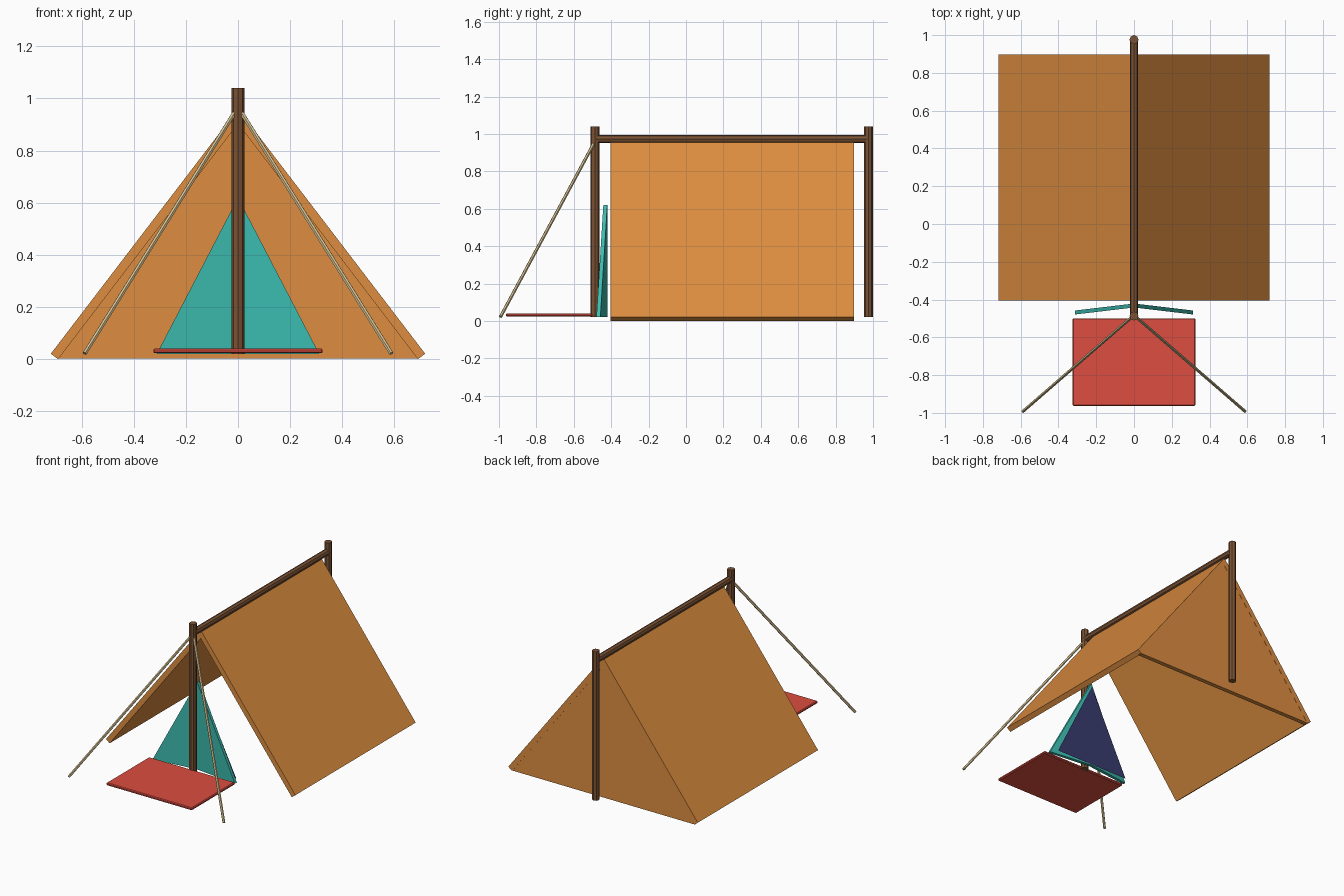
import bpy, bmesh
from mathutils import Vector

if "Cube" in bpy.data.objects:
    bpy.data.objects.remove(bpy.data.objects["Cube"])


def material(name, rgb):
    m = bpy.data.materials.new(name)
    m.diffuse_color = (*rgb, 1)
    m.use_nodes = True
    m.node_tree.nodes["Principled BSDF"].inputs["Base Color"].default_value = m.diffuse_color
    return m


CANVAS = material("orange canvas", (0.73, 0.27, 0.052))
WOOD = material("brown wood", (0.20, 0.085, 0.034))
ROPE = material("tan rope", (0.65, 0.52, 0.28))
TEAL = material("teal cloth", (0.045, 0.50, 0.43))
NAVY = material("navy lining", (0.04, 0.045, 0.155))
RED = material("red mat", (0.72, 0.075, 0.052))


def finish(bm, name, mat):
    bmesh.ops.recalc_face_normals(bm, faces=bm.faces)
    me = bpy.data.meshes.new(name)
    bm.to_mesh(me)
    bm.free()
    me.materials.append(mat)
    ob = bpy.data.objects.new(name, me)
    bpy.context.collection.objects.link(ob)
    return ob


def sheet(name, points, depth, mat):
    """Flat polygon, thickened along y by depth."""
    bm = bmesh.new()
    face = bm.faces.new([bm.verts.new(p) for p in points])
    if depth:
        ext = bmesh.ops.extrude_face_region(bm, geom=[face], use_keep_orig=True)
        bmesh.ops.translate(bm, vec=(0, depth, 0),
                            verts=[v for v in ext["geom"] if isinstance(v, bmesh.types.BMVert)])
    return finish(bm, name, mat)


def rod(name, a, b, r, sides, mat):
    """Straight cylinder between two points."""
    a, b = Vector(a), Vector(b)
    bm = bmesh.new()
    bmesh.ops.create_cone(bm, cap_ends=True, segments=sides, radius1=r, radius2=r,
                          depth=(b - a).length)
    rot = (b - a).to_track_quat('Z', 'Y').to_matrix().to_4x4()
    bmesh.ops.transform(bm, matrix=rot, verts=bm.verts)
    bmesh.ops.translate(bm, vec=(a + b) / 2, verts=bm.verts)
    return finish(bm, name, mat)


# wooden frame
rod("front_pole", (0, -0.487, 0.02), (0, -0.487, 1.04), 0.024, 8, WOOD)
rod("rear_pole", (0, 0.976, 0.02), (0, 0.976, 1.04), 0.024, 8, WOOD)
rod("ridge_pole", (0, -0.487, 0.973), (0, 0.976, 0.973), 0.022, 8, WOOD)

# mirrored roof panels, door flaps and guy ropes
for side, s in (("left", -1), ("right", 1)):
    y = -0.404
    sheet(side + "_roof_panel", [(0, y, 0.96), (s * 0.718, y, 0.021),
                                 (s * 0.69, y, 0), (0, y, 0.903)], 1.302, CANVAS)
    sheet(side + "_door_flap", [(0, -0.442, 0.62), (0, -0.442, 0.02),
                                (s * 0.312, -0.479, 0.02)], 0.021, TEAL)
    rod(side + "_guy_rope", (s * 0.014, -0.495, 0.945), (s * 0.588, -0.992, 0.022),
        0.009, 6, ROPE)

# back wall
sheet("back_wall", [(-0.695, 0.867, 0.002), (0.695, 0.867, 0.002), (0, 0.867, 0.93)], 0.03, CANVAS)

# dark lining behind the door flaps
sheet("door_lining", [(-0.28, -0.418, 0.022), (0.28, -0.418, 0.022), (0, -0.418, 0.595)], 0, NAVY)

# mat in front of the door
bm = bmesh.new()
bmesh.ops.create_cube(bm, size=1)
bmesh.ops.scale(bm, vec=(0.65, 0.464, 0.018), verts=bm.verts)
bmesh.ops.translate(bm, vec=(0, -0.731, 0.032), verts=bm.verts)
bmesh.ops.bevel(bm, geom=bm.edges[:], offset=0.005, segments=1, affect='EDGES')
finish(bm, "entrance_mat", RED)
